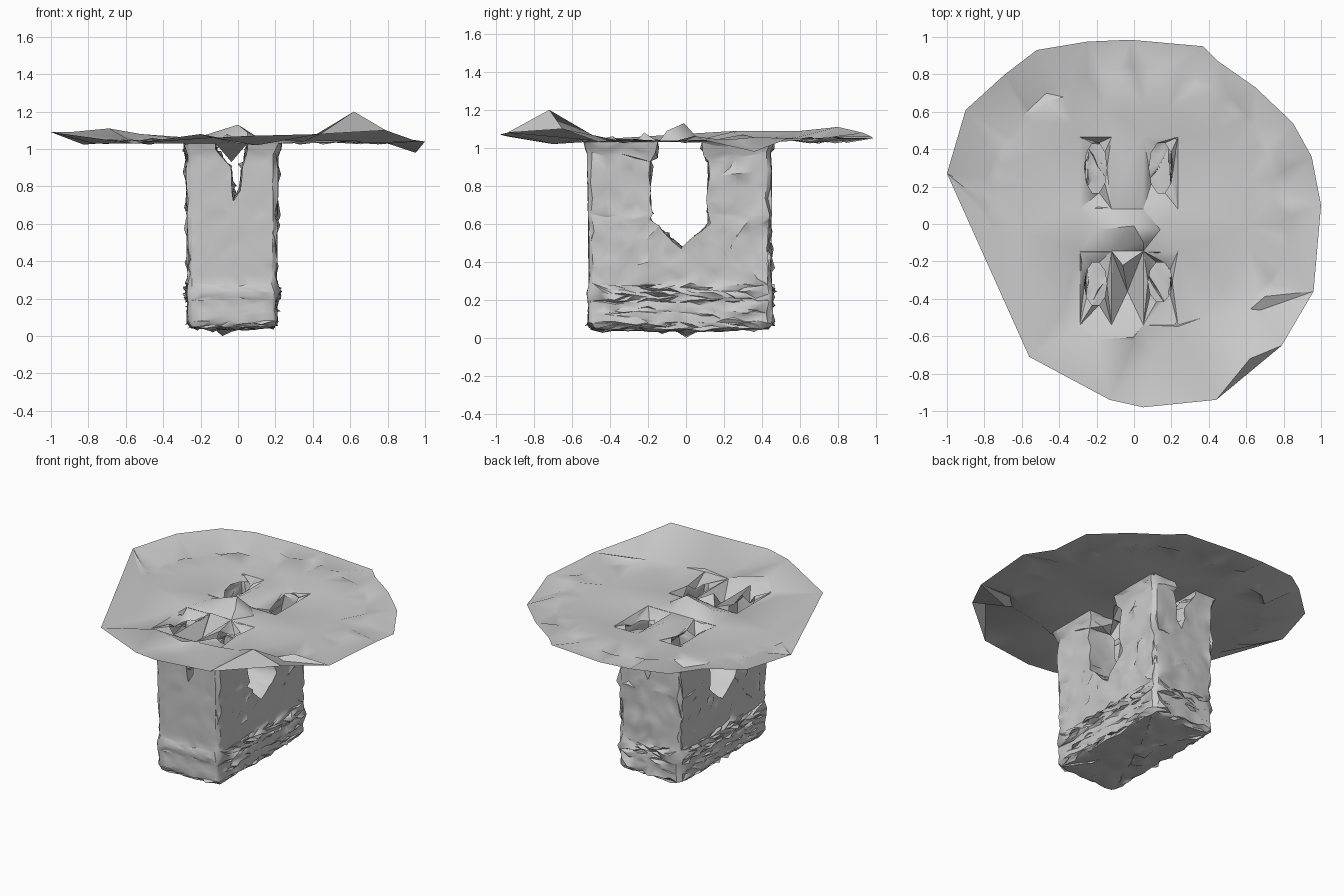
import bpy, bmesh, math, random
from mathutils import Vector
from mathutils.geometry import delaunay_2d_cdt

if "Cube" in bpy.data.objects:
    bpy.data.objects.remove(bpy.data.objects["Cube"])

random.seed(4)


def make_object(name, verts, faces):
    mesh = bpy.data.meshes.new(name)
    mesh.from_pydata(verts, [], faces)
    bm = bmesh.new()
    bm.from_mesh(mesh)
    bmesh.ops.recalc_face_normals(bm, faces=bm.faces)
    bm.to_mesh(mesh)
    bm.free()
    ob = bpy.data.objects.new(name, mesh)
    bpy.context.collection.objects.link(ob)
    return ob


def activate(ob):
    bpy.ops.object.select_all(action='DESELECT')
    ob.select_set(True)
    bpy.context.view_layer.objects.active = ob


def ring(x0, x1, y0, y1, z, c=0.02):
    # rectangle with clipped corners
    return [(x0 + c, y0, z), (x1 - c, y0, z), (x1, y0 + c, z), (x1, y1 - c, z),
            (x1 - c, y1, z), (x0 + c, y1, z), (x0, y1 - c, z), (x0, y0 + c, z)]


def prism(name, profile, place, lo, hi):
    n = len(profile)
    verts = [place(a, b, t) for t in (lo, hi) for a, b in profile]
    faces = [list(range(n)), list(range(n, 2 * n))]
    faces += [[i, (i + 1) % n, (i + 1) % n + n, i + n] for i in range(n)]
    ob = make_object(name, verts, faces)
    ob.hide_render = True
    return ob


def cut(ob, cutter):
    activate(ob)
    mod = ob.modifiers.new("cut", 'BOOLEAN')
    mod.operation = 'DIFFERENCE'
    mod.solver = 'EXACT'
    mod.object = cutter
    bpy.ops.object.modifier_apply(modifier=mod.name)
    bpy.data.objects.remove(cutter)


# Pedestal: stacked sections, slightly wider low down and flared at the top
TOP = 1.03
sections = [(-0.25, 0.19, -0.495, 0.43, 0.05), (-0.268, 0.205, -0.515, 0.45, 0.075),
            (-0.265, 0.203, -0.515, 0.45, 0.19), (-0.275, 0.212, -0.522, 0.457, 0.235),
            (-0.263, 0.20, -0.51, 0.445, 0.28), (-0.27, 0.205, -0.515, 0.445, 0.65),
            (-0.275, 0.21, -0.52, 0.445, 0.97), (-0.29, 0.235, -0.54, 0.465, TOP)]
verts = [p for s in sections for p in ring(*s)]
faces = []
for k in range(len(sections) - 1):
    for i in range(8):
        a, b = k * 8 + i, k * 8 + (i + 1) % 8
        faces.append([a, b, b + 8, a + 8])
last = len(verts) - 8
faces.append([last + i for i in range(8)])
verts.append((-0.03, 0, 0.03))
faces += [[len(verts) - 1, (i + 1) % 8, i] for i in range(8)]
pedestal = make_object("pedestal", verts, faces)

# Side opening and narrow front-to-back slot leave four posts
side = [(-0.14, 1.2), (-0.15, 1.0), (-0.19, 0.93), (-0.19, 0.62), (-0.02, 0.47),
        (0.12, 0.60), (0.12, 0.92), (0.085, 1.0), (0.075, 1.2)]
cut(pedestal, prism("side_cutter", side, lambda a, b, t: (t, a, b), -0.6, 0.6))
slot = [(-0.12, 1.2), (-0.12, 1.0), (-0.04, 0.90), (-0.025, 0.72),
        (0.01, 0.78), (0.025, 0.9), (0.05, 1.0), (0.05, 1.2)]
cut(pedestal, prism("slot_cutter", slot, lambda a, b, t: (a, t, b), -0.8, 0.8))

# Open the post tops, then roughen: fine ripples plus a few outward spikes
bm = bmesh.new()
bm.from_mesh(pedestal.data)
caps = [f for f in bm.faces if all(v.co.z > TOP - 0.001 for v in f.verts)]
bmesh.ops.delete(bm, geom=caps, context='FACES')
bmesh.ops.triangulate(bm, faces=bm.faces[:])
for _ in range(4):
    long_edges = [e for e in bm.edges if e.calc_length() > 0.09]
    bmesh.ops.subdivide_edges(bm, edges=long_edges, cuts=1)
    bmesh.ops.triangulate(bm, faces=bm.faces[:])
bm.normal_update()
for v in bm.verts:
    if v.co.z > TOP - 0.001:
        continue
    smooth_front = v.co.y < -0.5 and v.co.z > 0.1
    amp = 0.003 if smooth_front else 0.009
    v.co += Vector([random.uniform(-amp, amp) for _ in range(3)])
    chance = 0.25 if 0.2 < v.co.z < 0.26 else 0.05
    if random.random() < chance and not smooth_front:
        v.co += v.normal * random.uniform(0.008, 0.022)
low = min(bm.verts, key=lambda v: v.co.z)
low.co.z = 0.0
bm.to_mesh(pedestal.data)
bm.free()

# Table top: one thin warped sheet with an irregular rim (x, y, z)
rim = [(-0.02, 0.985, 1.05), (0.37, 0.95, 1.05), (0.45, 0.87, 1.05), (0.65, 0.73, 1.05),
       (0.85, 0.54, 1.05), (0.95, 0.36, 0.98), (1.0, 0.1, 1.04), (0.96, -0.36, 1.04),
       (0.79, -0.65, 1.10), (0.44, -0.94, 1.08), (0.05, -0.98, 1.07), (-0.13, -0.94, 1.06),
       (-0.56, -0.71, 1.03), (-1.0, 0.27, 1.09), (-0.9, 0.61, 1.09), (-0.69, 0.80, 1.11),
       (-0.52, 0.93, 1.08), (-0.25, 0.975, 1.06)]
pts = list(rim)
edges = [(i, (i + 1) % len(rim)) for i in range(len(rim))]


def add_loop(loop):
    n, m = len(pts), len(loop)
    pts.extend(loop)
    edges.extend((n + i, n + (i + 1) % m) for i in range(m))


# Post outlines welded into the sheet, each with an oval hole (cx, cy, rx, ry)
for x0, x1 in ((-0.29, -0.12), (0.05, 0.235)):
    for y0, y1 in ((-0.54, -0.145), (0.08, 0.465)):
        add_loop([(x0, y0, TOP), (x1, y0, TOP), (x1, y1, TOP), (x0, y1, TOP)])
holes = [(-0.205, 0.30, 0.06, 0.14), (0.145, 0.30, 0.065, 0.14),
         (-0.205, -0.32, 0.06, 0.12), (0.14, -0.31, 0.065, 0.11)]
for cx, cy, rx, ry in holes:
    angles = [2 * math.pi * i / 10 for i in range(10)]
    add_loop([(cx + rx * math.cos(a), cy + ry * math.sin(a),
               1.01 + random.uniform(-0.05, 0.02)) for a in angles])
# Raised peak, central ridge and the dip between the front posts
pts += [(0.62, -0.72, 1.20), (0.0, -0.01, 1.13), (0.05, -0.10, 1.09), (-0.19, -0.03, 1.07),
        (0.14, -0.03, 1.04), (-0.04, 0.3, 1.07), (-0.04, 0.55, 1.04), (-0.06, -0.22, 1.08),
        (-0.035, -0.36, 0.93), (0.0, -0.62, 1.03), (-0.2, -0.62, 1.08), (0.1, -0.7, 1.02),
        (-0.73, -0.05, 1.03), (-0.76, 0.12, 1.03)]
# Crinkled ring around the plate
for r, count, wob in ((0.83, 60, 0.02), (0.78, 60, 0.02), (0.62, 20, 0.008)):
    for i in range(count):
        a = 2 * math.pi * (i + random.uniform(-0.3, 0.3)) / count
        rr = r + random.uniform(-0.02, 0.02)
        x, y = rr * math.cos(a), rr * math.sin(a) + 0.02
        near_peak = (Vector((x, y)) - Vector((0.62, -0.72))).length < 0.25
        if x * 0.91 + y * 0.41 > -0.7 and y > -0.62 and not near_peak:
            pts.append((x, y, 1.042 + random.uniform(-wob, wob)))
flat = [Vector(p[:2]) for p in pts]
v2, _, tris, orig, _, _ = delaunay_2d_cdt(flat, edges, [], 1, 1e-5)


def in_hole(tri):
    c = sum((v2[i] for i in tri), Vector((0, 0))) / 3
    return any(((c.x - h[0]) / h[2]) ** 2 + ((c.y - h[1]) / h[3]) ** 2 < 0.97 for h in holes)


sheet = [(p.x, p.y, pts[o[0]][2] if o else TOP) for p, o in zip(v2, orig)]
table_top = make_object("table_top", sheet, [list(t) for t in tris if not in_hole(t)])

for ob in (pedestal, table_top):
    activate(ob)
    bpy.ops.object.shade_smooth_by_angle(angle=math.radians(40))
